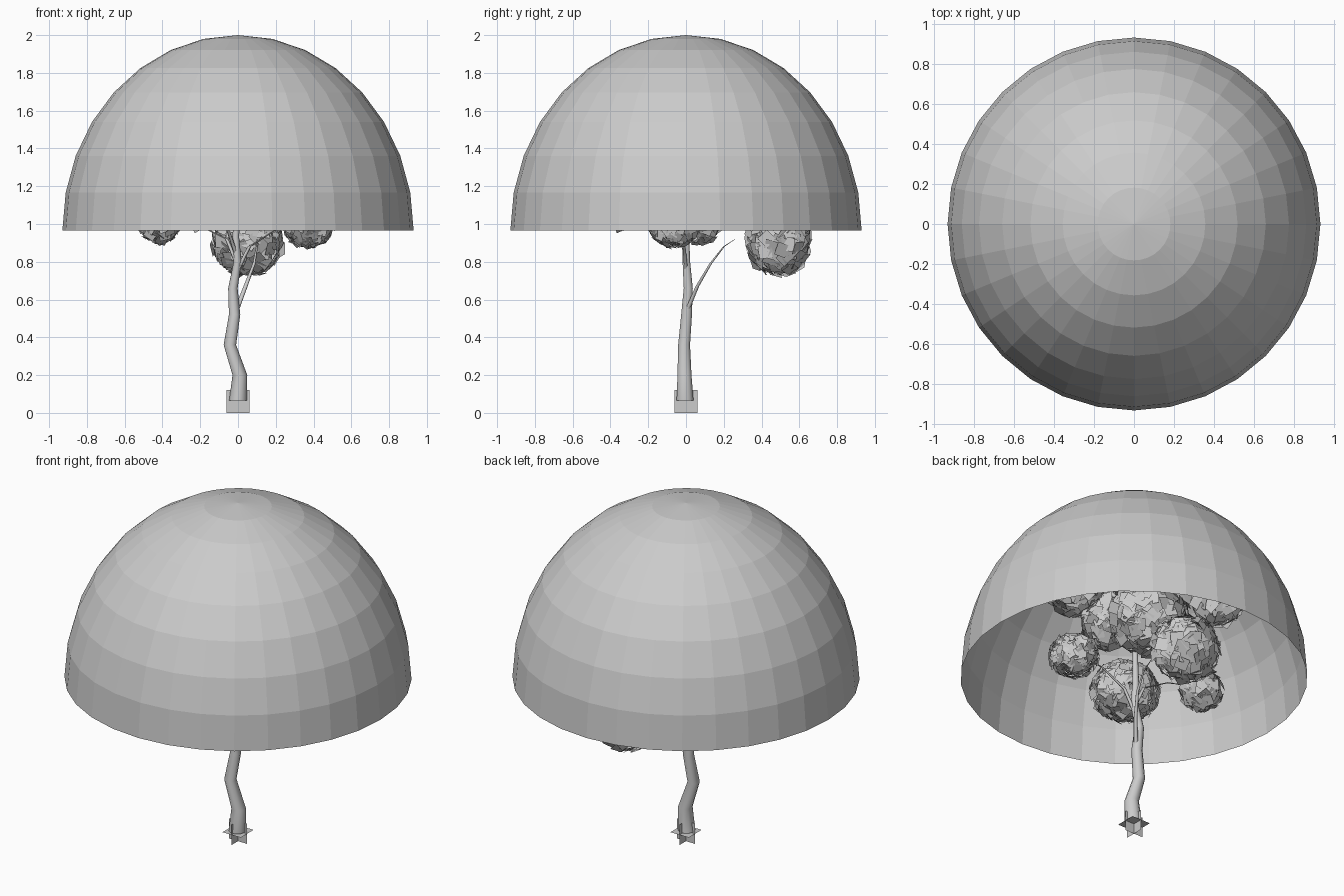
import bpy, bmesh, math, random
from mathutils import Vector, Matrix

if "Cube" in bpy.data.objects:
    bpy.data.objects.remove(bpy.data.objects["Cube"])

random.seed(7)


def finish(name, bm):
    mesh = bpy.data.meshes.new(name)
    bm.to_mesh(mesh)
    bm.free()
    ob = bpy.data.objects.new(name, mesh)
    bpy.context.collection.objects.link(ob)
    return ob


def tube(name, points, sides=10):
    """Tapered tube through (x, y, z, radius) points."""
    bm = bmesh.new()
    rings = []
    for x, y, z, r in points:
        rings.append([bm.verts.new((x + r * math.cos(2 * math.pi * i / sides),
                                    y + r * math.sin(2 * math.pi * i / sides), z))
                      for i in range(sides)])
    for a, b in zip(rings, rings[1:]):
        for i in range(sides):
            j = (i + 1) % sides
            bm.faces.new((a[i], a[j], b[j], b[i])).smooth = True
    bm.faces.new(rings[0][::-1])
    bm.faces.new(rings[-1])
    return finish(name, bm)


def card(bm, centre, normal, half, spin=0.0):
    """One square leaf card facing along normal."""
    rot = normal.to_track_quat('Z', 'Y').to_matrix() @ Matrix.Rotation(spin, 3, 'Z')
    bm.faces.new([bm.verts.new(centre + rot @ Vector((sx * half, sy * half, 0)))
                  for sx, sy in ((-1, -1), (1, -1), (1, 1), (-1, 1))])


def leaf_clump(name, centre, radii, half):
    """Square cards spread evenly over an ellipsoid, roughly facing outwards."""
    bm = bmesh.new()
    area = 4 * math.pi * (sum(radii) / 3) ** 2
    count = int(1.9 * area / (2 * half) ** 2)
    for i in range(count):
        z = 1 - 2 * (i + 0.5) / count
        a = i * 2.39996
        s = math.sqrt(1 - z * z)
        d = Vector((s * math.cos(a), s * math.sin(a), z))
        k = random.uniform(0.84, 0.96)
        p = Vector(centre) + Vector([d[n] * radii[n] * k for n in range(3)])
        tilt = Vector([random.uniform(-0.35, 0.35) for _ in range(3)])
        card(bm, p, (d + tilt).normalized(), half, random.uniform(0, math.pi))
    return finish(name, bm)


# Open half-sphere canopy shell
bm = bmesh.new()
bmesh.ops.create_uvsphere(bm, u_segments=32, v_segments=16, radius=1)
bmesh.ops.delete(bm, geom=[v for v in bm.verts if v.co.z < -0.01], context='VERTS')
for v in bm.verts:
    v.co = Vector((v.co.x * 0.93, v.co.y * 0.93, 0.965 + v.co.z * 1.035))
finish("canopy_dome", bm)

# Three crossed squares at the foot
bm = bmesh.new()
for axis in ((1, 0, 0), (0, 1, 0), (0, 0, 1)):
    card(bm, Vector((0, 0, 0.06)), Vector(axis), 0.06)
finish("base_cross", bm)

# Crooked trunk
tube("trunk", [(0, -0.005, 0.065, 0.047), (0.01, -0.008, 0.2, 0.039),
               (-0.043, -0.01, 0.36, 0.033), (-0.018, 0.003, 0.52, 0.03),
               (-0.027, 0.012, 0.66, 0.025), (-0.002, 0.002, 0.8, 0.021),
               (-0.012, 0, 0.93, 0.018), (0, 0.01, 1.15, 0.013), (0.02, 0.02, 1.4, 0.006)])

# Branches, each leaving the trunk and bowing towards a clump
branches = {
    "back": [(-0.01, 0.005, 0.54, 0.014), (0.04, 0.06, 0.67, 0.011),
             (0.085, 0.13, 0.79, 0.008), (0.1, 0.2, 0.88, 0.005), (0.1, 0.26, 0.92, 0.002)],
    "right": [(0, 0, 0.76, 0.011), (0.06, -0.01, 0.88, 0.009), (0.2, -0.03, 0.97, 0.006),
              (0.33, -0.05, 1.0, 0.002)],
    "left": [(-0.01, 0, 0.8, 0.011), (-0.06, 0.01, 0.92, 0.009), (-0.2, 0.04, 0.99, 0.006),
             (-0.36, 0.06, 1.02, 0.002)],
    "front": [(-0.01, 0, 0.84, 0.011), (-0.05, -0.05, 0.96, 0.009),
              (-0.13, -0.19, 1.07, 0.006), (-0.21, -0.33, 1.13, 0.002)],
}
for side, pts in branches.items():
    tube("branch_" + side, pts, 6)

# Leaf clumps: centre, radii, half card size
clumps = {
    "back": ((0.05, 0.49, 0.91), (0.2, 0.18, 0.19), 0.035),
    "left": ((-0.41, 0.07, 1.01), (0.12, 0.12, 0.12), 0.03),
    "right": ((0.37, -0.06, 0.99), (0.14, 0.14, 0.12), 0.022),
    "front": ((-0.24, -0.36, 1.13), (0.2, 0.19, 0.17), 0.028),
    "centre": ((0.02, 0.14, 1.26), (0.24, 0.22, 0.2), 0.035),
    "inner": ((0.14, -0.06, 1.3), (0.14, 0.14, 0.18), 0.035),
    "upper_right": ((0.32, -0.1, 1.43), (0.16, 0.16, 0.14), 0.035),
    "upper_left": ((-0.3, 0.34, 1.4), (0.15, 0.15, 0.14), 0.035),
    "top": ((0, 0, 1.6), (0.24, 0.24, 0.19), 0.035),
}
for place, (c, r, h) in clumps.items():
    leaf_clump("leaves_" + place, c, r, h)
